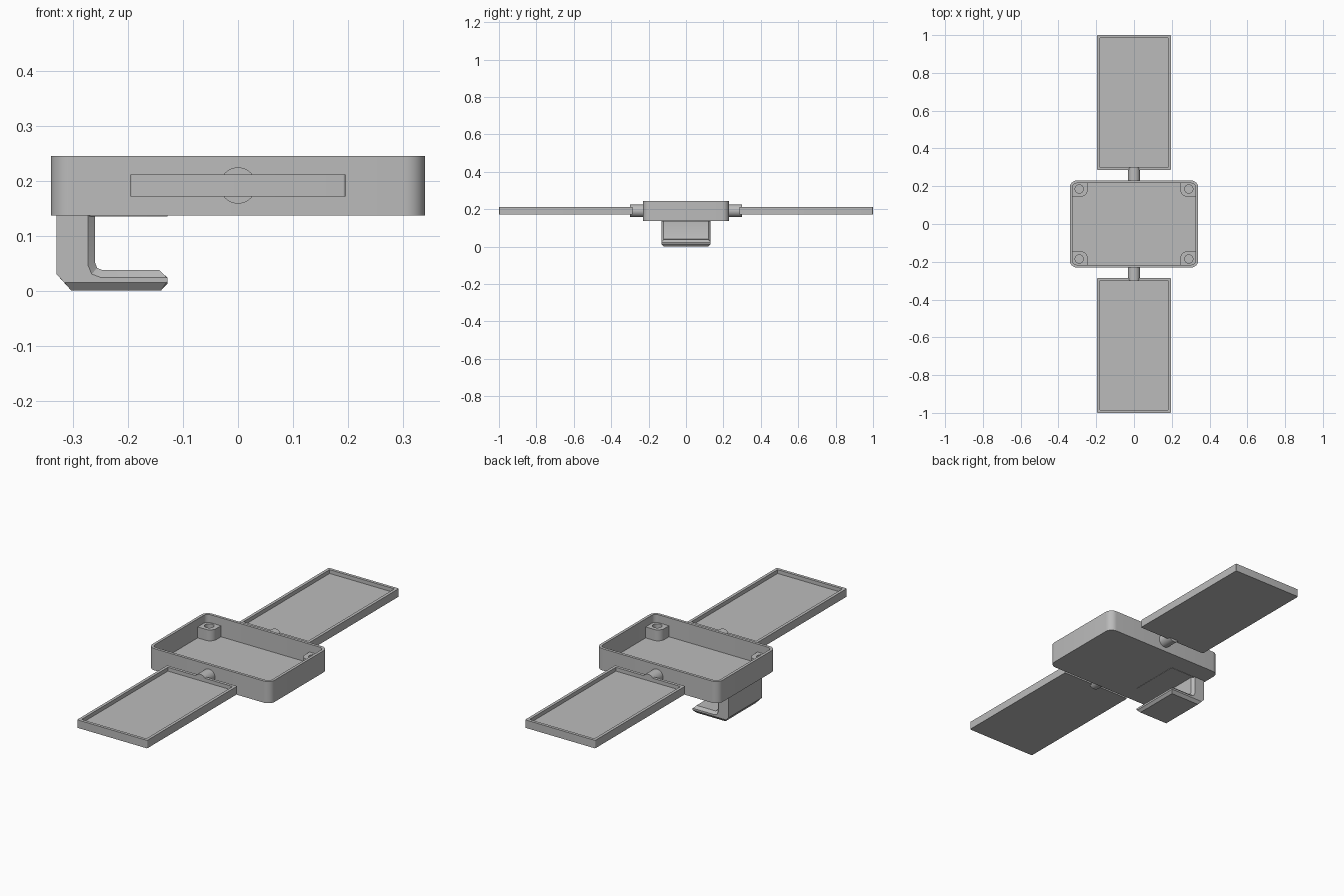
import bpy, bmesh, math

if "Cube" in bpy.data.objects:
    bpy.data.objects.remove(bpy.data.objects["Cube"], do_unlink=True)

grey = bpy.data.materials.new("plain grey")
grey.use_nodes = True
grey.diffuse_color = (0.5, 0.5, 0.5, 1)
grey.node_tree.nodes["Principled BSDF"].inputs["Base Color"].default_value = (0.5, 0.5, 0.5, 1)


def rounded(cx, cy, hx, hy, radii, steps=8):
    """Rounded rectangle outline; radii run counter-clockwise from the +x +y corner."""
    pts = []
    for c, (sx, sy) in enumerate([(1, 1), (-1, 1), (-1, -1), (1, -1)]):
        r = radii[c]
        for i in range(steps + 1):
            a = math.pi / 2 * (c + i / steps)
            pts.append((cx + sx * (hx - r) + r * math.cos(a),
                        cy + sy * (hy - r) + r * math.sin(a)))
    return pts


def loft(name, loops):
    """Skin a stack of matching outlines and cap both ends."""
    bm = bmesh.new()
    rings = [[bm.verts.new(p) for p in loop] for loop in loops]
    n = len(rings[0])
    for a, b in zip(rings, rings[1:]):
        for i in range(n):
            j = (i + 1) % n
            bm.faces.new((a[i], a[j], b[j], b[i]))
    bm.faces.new(rings[0])
    bm.faces.new(rings[-1])
    bmesh.ops.remove_doubles(bm, verts=bm.verts, dist=1e-5)
    bmesh.ops.recalc_face_normals(bm, faces=bm.faces)
    mesh = bpy.data.meshes.new(name)
    bm.to_mesh(mesh)
    bm.free()
    mesh.materials.append(grey)
    obj = bpy.data.objects.new(name, mesh)
    bpy.context.collection.objects.link(obj)
    bpy.ops.object.select_all(action='DESELECT')
    obj.select_set(True)
    bpy.context.view_layer.objects.active = obj
    bpy.ops.object.shade_smooth_by_angle(angle=math.radians(30))
    return obj


def at_z(pts, z):
    return [(x, y, z) for x, y in pts]


def tray(name, cy, hx, hy, radius, wall, bottom, floor, top):
    outer = rounded(0, cy, hx, hy, [radius] * 4)
    inner = rounded(0, cy, hx - wall, hy - wall, [max(radius - wall, 0.001)] * 4)
    return loft(name, [at_z(outer, bottom), at_z(outer, top),
                       at_z(inner, top), at_z(inner, floor)])


# Open case
tray("case", 0, 0.34, 0.23, 0.037, 0.014, 0.136, 0.15, 0.245)

# Screw posts with blind holes in the four corners
for sx, side in ((1, "left"), (-1, "right")):
    for sy, end in ((1, "back"), (-1, "front")):
        block = rounded(0.288, 0.183, 0.042, 0.038, [0.03, 0.002, 0.034, 0.002])
        hole = rounded(0.29, 0.185, 0.022, 0.022, [0.022] * 4)
        stack = [(block, 0.145), (block, 0.205), (hole, 0.205), (hole, 0.155)]
        loft(f"{end}_{side}_screw_post",
             [[(sx * x, sy * y, z) for x, y in pts] for pts, z in stack])

# Side panels and the round arms that carry them
for s, end in ((1, "back"), (-1, "front")):
    tray(end + "_panel", s * 0.6425, 0.195, 0.3575, 0.004, 0.015, 0.171, 0.192, 0.211)
    ring = rounded(0, 0.191, 0.033, 0.033, [0.033] * 4)
    loft(end + "_arm", [[(x, s * y, z) for x, z in ring] for y in (0.222, 0.3)])

# Hooked clip under the case: full section in the middle, chamfered at both ends
middle = [(-0.33, 0.137), (-0.33, 0.03), (-0.303, 0), (-0.14, 0), (-0.128, 0.013),
          (-0.128, 0.023), (-0.143, 0.037), (-0.246, 0.037), (-0.256, 0.041),
          (-0.26, 0.051), (-0.26, 0.137)]
tip = [(-0.33, 0.137), (-0.33, 0.03), (-0.316, 0.015), (-0.13, 0.015), (-0.128, 0.016),
       (-0.128, 0.022), (-0.13, 0.024), (-0.25, 0.024), (-0.266, 0.03),
       (-0.273, 0.047), (-0.273, 0.137)]
loft("clip", [[(x, y, z) for x, z in section] for section, y in
              ((tip, -0.132), (middle, -0.119), (middle, 0.119), (tip, 0.132))])

# Thin upper jaw of the clip
pad = rounded(-0.199, 0, 0.071, 0.13, [0.002] * 4, 2)
loft("clip_pad", [at_z(pad, 0.1345), at_z(pad, 0.14)])
